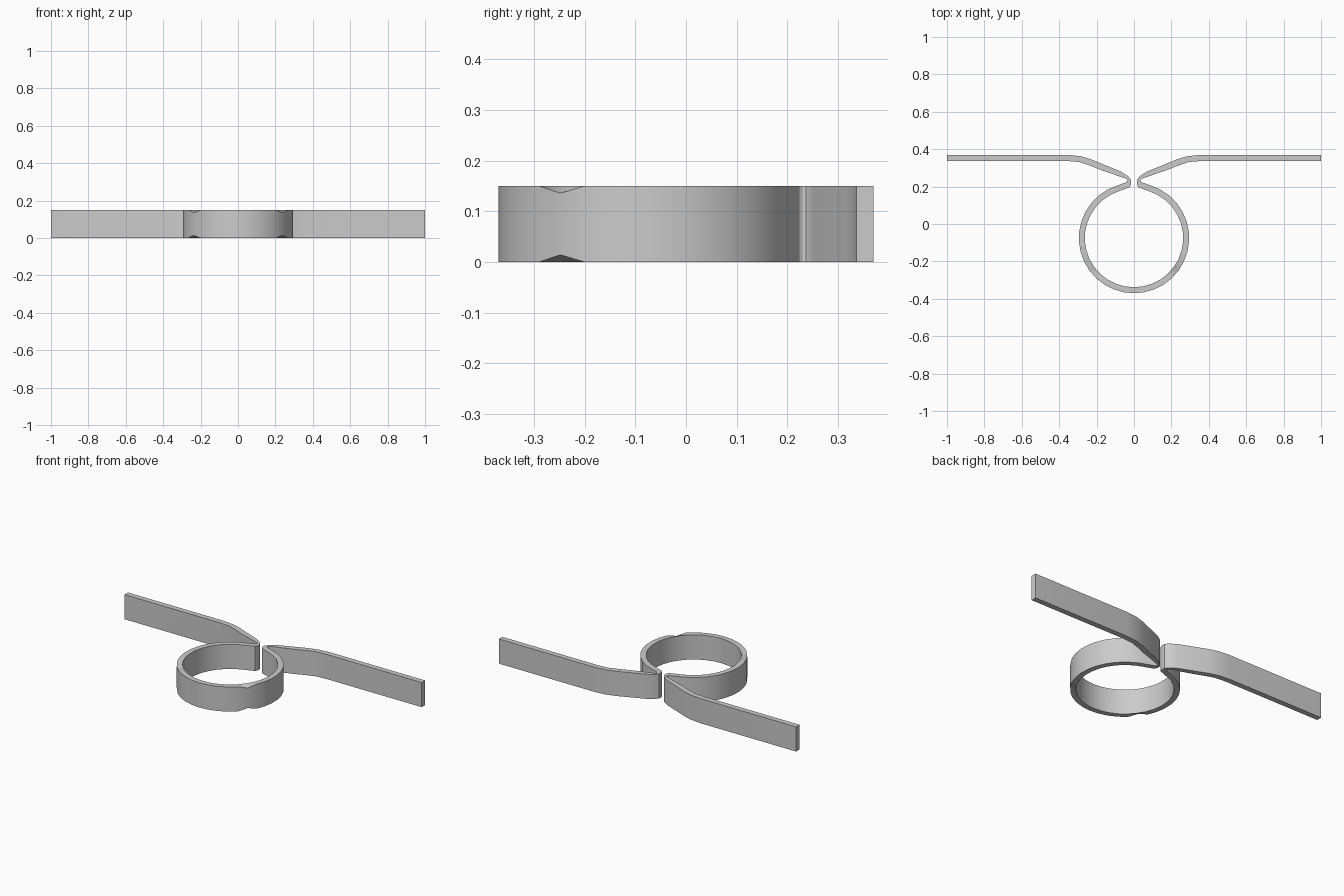
import bpy, bmesh
from math import cos, sin, radians

if "Cube" in bpy.data.objects:
    bpy.data.objects.remove(bpy.data.objects["Cube"])

H = 0.15                       # strip height
CY, R_OUT, R_IN = -0.075, 0.295, 0.263

# Right half of the strip: pairs of (outer, inner) edge points from ring bottom to arm tip
pairs = []
for i in range(16):
    a = radians(-90 + 10.8 * i)
    pairs.append(((R_OUT * cos(a), CY + R_OUT * sin(a)),
                  (R_IN * cos(a), CY + R_IN * sin(a))))
# Pinched hook and outward arm
pairs += [
    ((0.055, 0.218), (0.048, 0.187)),
    ((0.040, 0.224), (0.022, 0.197)),
    ((0.036, 0.230), (0.015, 0.215)),
    ((0.036, 0.237), (0.016, 0.235)),
    ((0.042, 0.243), (0.030, 0.254)),
    ((0.070, 0.252), (0.070, 0.281)),
    ((0.175, 0.288), (0.160, 0.317)),
    ((0.240, 0.314), (0.225, 0.344)),
    ((0.290, 0.331), (0.283, 0.362)),
    ((0.360, 0.337), (0.360, 0.370)),
    ((1.000, 0.337), (1.000, 0.370)),
]

bm = bmesh.new()
rows = []
for i, (o, n) in enumerate(pairs):
    dent = 0.014 if i == 5 else 0.0     # small nicks on the outer rim
    rows.append([bm.verts.new(p) for p in (
        (*o, dent), (*o, H - dent), (*n, H), (*n, 0.0))])
for i, (a, b) in enumerate(zip(rows, rows[1:])):
    for k in range(4):
        m = (k + 1) % 4
        q = (a[k], b[k], b[m], a[m])
        if k in (1, 3) and i in (4, 5):
            # split along the crease so the nick stays a clean triangle
            far, near = (a, b) if i == 4 else (b, a)
            out, inn = (k, m) if k == 1 else (m, k)
            bm.faces.new((far[out], near[out], far[inn]))
            bm.faces.new((near[out], near[inn], far[inn]))
        else:
            bm.faces.new(q)
bm.faces.new(rows[-1])
bmesh.ops.recalc_face_normals(bm, faces=bm.faces)

me = bpy.data.meshes.new("spring_clip")
bm.to_mesh(me)
bm.free()
# The open half should face outward: check the arm end cap
if me.polygons[-1].normal.x < 0:
    me.flip_normals()
clip = bpy.data.objects.new("spring_clip", me)
bpy.context.collection.objects.link(clip)

# Mirror to the left half and smooth the curved walls
mod = clip.modifiers.new("mirror", 'MIRROR')
mod.use_clip = True
bpy.context.view_layer.objects.active = clip
clip.select_set(True)
bpy.ops.object.modifier_apply(modifier="mirror")
bpy.ops.object.shade_smooth_by_angle(angle=radians(30))
